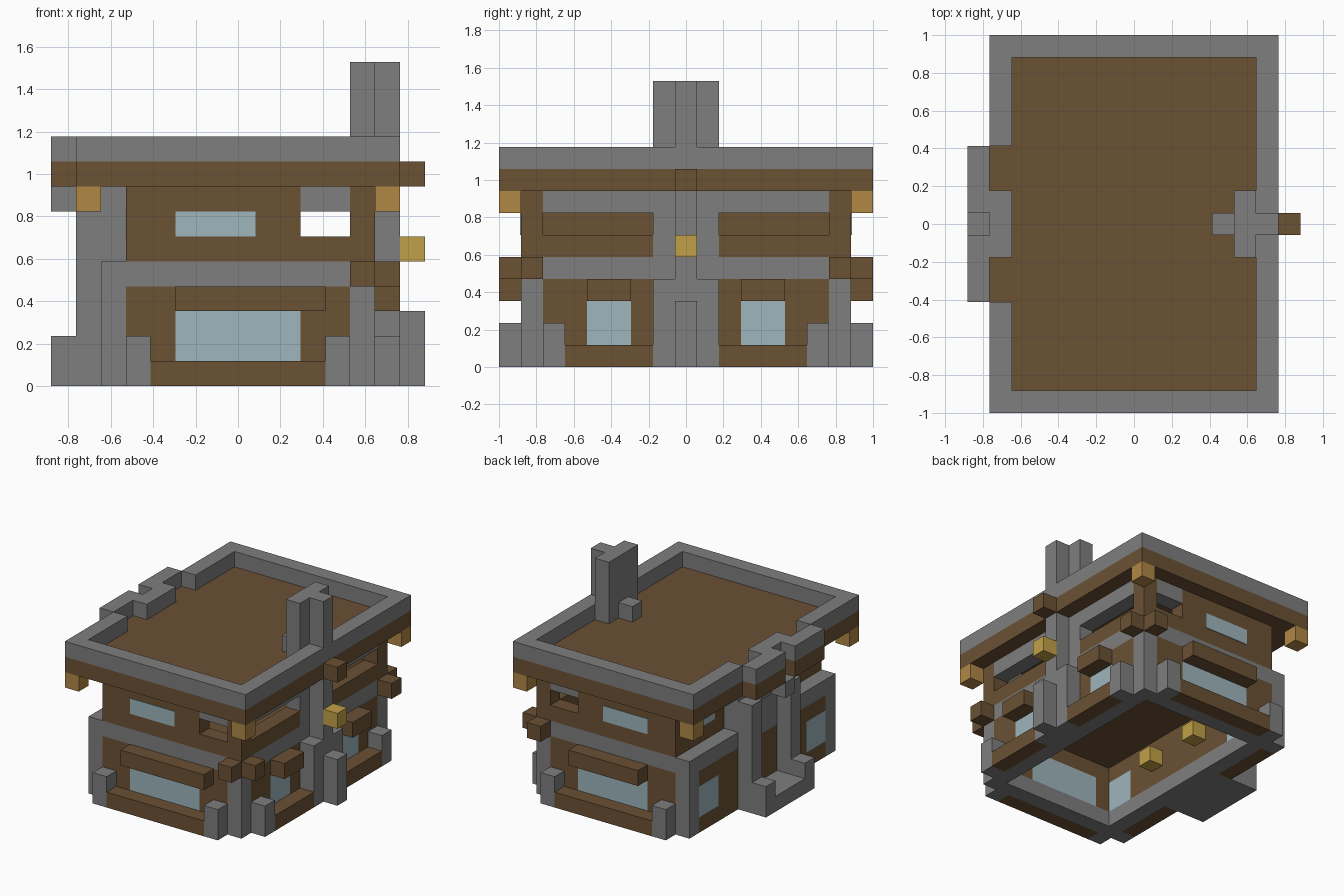
import bpy
import bmesh
from mathutils import Vector

if "Cube" in bpy.data.objects:
    bpy.data.objects.remove(bpy.data.objects["Cube"], do_unlink=True)

UNIT = 2 / 17                      # edge of one building block
ORIGIN = Vector((-7.5, -8.5, 0))   # grid corner, in blocks
DEPTH = 17
cells = {}                         # block position -> (part, material)


def material(name, *rgb):
    mat = bpy.data.materials.new(name)
    mat.use_nodes = True
    mat.diffuse_color = (*rgb, 1)
    bsdf = next(n for n in mat.node_tree.nodes if n.type == "BSDF_PRINCIPLED")
    bsdf.inputs["Base Color"].default_value = (*rgb, 1)
    bsdf.inputs["Roughness"].default_value = 0.9
    return mat


stone = material("grey stone", .21, .21, .21)
wood = material("brown wood", .145, .083, .034)
glass = material("pale blue glass", .34, .465, .505)
lamp = material("orange lamp", .434, .242, .06)
lantern = material("yellow lantern", .527, .352, .065)


def block(part, mat, x, y, z, mirror=False):
    """Fill a box of blocks; later boxes replace earlier ones. mat None carves."""
    for i in range(*x):
        for j in range(*y):
            for k in range(*z):
                for jj in ({j, DEPTH - 1 - j} if mirror else {j}):
                    if mat is None:
                        cells.pop((i, jj, k), None)
                    else:
                        cells[i, jj, k] = (part, mat)


def pair(part, mat, x, y, z):
    """Same box on the front and back halves."""
    block(part, mat, x, y, z, mirror=True)


# Lower storey: hollow walls, corner posts and stone belt
block("lower_walls", wood, (3, 13), (1, 16), (0, 4))
block("lower_walls", wood, (2, 3), (1, 16), (0, 4))
block("foundation", stone, (3, 13), (1, 16), (0, 1))
block("lower_room", None, (4, 12), (2, 15), (0, 4))
block("upper_floor", wood, (4, 12), (2, 15), (4, 5))
block("stone_belt", stone, (2, 13), (1, 2), (4, 5), True)
block("stone_belt", stone, (2, 4), (2, 15), (4, 5))
block("stone_belt", stone, (12, 13), (2, 15), (4, 5))
for x in (2, 12):
    pair("corner_post", stone, (x, x + 1), (1, 2), (0, 5))

# Upper storey: hollow walls with open slots and stone lintels
block("upper_walls", wood, (3, 13), (1, 16), (5, 8))
block("upper_room", None, (4, 12), (2, 15), (5, 8))
block("side_lintel", stone, (12, 13), (2, 15), (7, 8))
pair("front_lintel", stone, (10, 12), (1, 2), (7, 8))
pair("front_slot", None, (10, 12), (1, 2), (6, 7))
pair("side_slot", None, (12, 13), (2, 7), (6, 7))
block("chimney_breast", stone, (12, 13), (7, 10), (0, 8))

# Front and back: window, sill, awning and stub posts
pair("front_window", glass, (5, 10), (1, 2), (1, 3))
pair("front_sill", wood, (4, 11), (0, 1), (0, 1))
pair("front_awning", wood, (5, 10), (0, 1), (3, 4))
block("front_awning", wood, (10, 11), (0, 1), (3, 4))
for x in (3, 11):
    pair("front_stub_post", stone, (x, x + 1), (0, 1), (0, 2))

# Left side: windows, sills, awnings and stub posts
pair("left_window", glass, (12, 13), (4, 6), (1, 3))
pair("left_sill", wood, (13, 14), (3, 7), (0, 1))
pair("left_awning", wood, (13, 14), (4, 6), (3, 4))
pair("left_stub_post", stone, (13, 14), (2, 3), (0, 2))

# Beam ends poking out of the left corners
pair("beam_end", wood, (12, 13), (0, 1), (4, 5))
pair("beam_end", wood, (13, 14), (1, 2), (4, 5))

# Left side: stepped chimney buttress with its lantern
block("buttress", stone, (13, 14), (7, 10), (0, 4))
block("buttress", stone, (13, 14), (8, 9), (4, 8))
block("buttress", stone, (14, 15), (8, 9), (0, 3))
block("outer_lantern", lantern, (14, 15), (8, 9), (5, 6))
block("ridge_beam_end", wood, (14, 15), (8, 9), (8, 9))

# Right side: windows, entrance frame and porch
pair("right_window", glass, (2, 4), (2, 4), (1, 3))
block("entrance_wall", stone, (2, 3), (6, 11), (4, 8))
block("door", wood, (2, 4), (7, 10), (1, 4))
pair("door_column", stone, (1, 3), (6, 7), (0, 7))
block("door_head", stone, (1, 2), (7, 10), (7, 8))
block("door_head", stone, (0, 1), (8, 9), (7, 8))
block("porch_floor", stone, (0, 4), (6, 11), (0, 1))
pair("porch_wall", stone, (0, 1), (6, 7), (0, 2))
pair("indoor_lantern", lantern, (4, 5), (6, 7), (2, 3))

# Flat roof with parapet and a notched bay over the entrance
block("roof_deck", wood, (1, 14), (0, 17), (8, 9))
pair("roof_deck", wood, (0, 1), (5, 8), (8, 9))
block("parapet", stone, (1, 14), (0, 17), (9, 10))
block("roof_space", None, (2, 13), (1, 16), (9, 10))
pair("roof_space", None, (1, 2), (5, 7), (9, 10))
pair("parapet", stone, (0, 1), (5, 8), (9, 10))

# Chimney and its foot
block("chimney", stone, (12, 13), (7, 10), (9, 13))
block("chimney", stone, (13, 14), (8, 9), (9, 13))
block("chimney_foot", stone, (11, 12), (8, 9), (9, 10))

# Lamps under the four eaves
for x in (1, 13):
    pair("eave_lamp", lamp, (x, x + 1), (0, 1), (7, 8))


def make_object(name, bm, mat):
    mesh = bpy.data.meshes.new(name)
    bm.to_mesh(mesh)
    bm.free()
    mesh.materials.append(mat)
    obj = bpy.data.objects.new(name, mesh)
    bpy.context.scene.collection.objects.link(obj)


# Turn each part into a mesh of its exposed block faces
parts = {}
for pos, (part, mat) in cells.items():
    parts.setdefault((part, mat), []).append(pos)

for (part, mat), positions in parts.items():
    bm = bmesh.new()
    for pos in positions:
        for axis in range(3):
            for side in (0, 1):
                near = list(pos)
                near[axis] += 2 * side - 1
                if tuple(near) in cells:
                    continue
                u, v = (axis + 1) % 3, (axis + 2) % 3
                ring = []
                for du, dv in ((0, 0), (1, 0), (1, 1), (0, 1)):
                    p = Vector(pos)
                    p[axis] += side
                    p[u] += du
                    p[v] += dv
                    ring.append(bm.verts.new((p + ORIGIN) * UNIT))
                bm.faces.new(ring if side else ring[::-1])
    bmesh.ops.remove_doubles(bm, verts=bm.verts, dist=UNIT / 100)
    if bm.faces:
        make_object(part, bm, mat)
    else:
        bm.free()


def pane(name, low, high):
    """Thin glass plate laid on an outer wall, in block coordinates."""
    low, high = Vector(low), Vector(high)
    bm = bmesh.new()
    bmesh.ops.create_cube(bm, size=1)
    for vert in bm.verts:
        vert.co = ((low + high) / 2 + vert.co * (high - low) + ORIGIN) * UNIT
    make_object(name, bm, glass)


# Upper windows as thin panes
THIN = 0.04
pane("upper_front_pane", (5, 1 - THIN, 6), (8.2, 1, 7))
pane("upper_back_pane", (5, 16, 6), (8.2, 16 + THIN, 7))
for y in (3, 12):
    pane("upper_right_pane", (3 - THIN, y, 6), (3, y + 2, 7))
